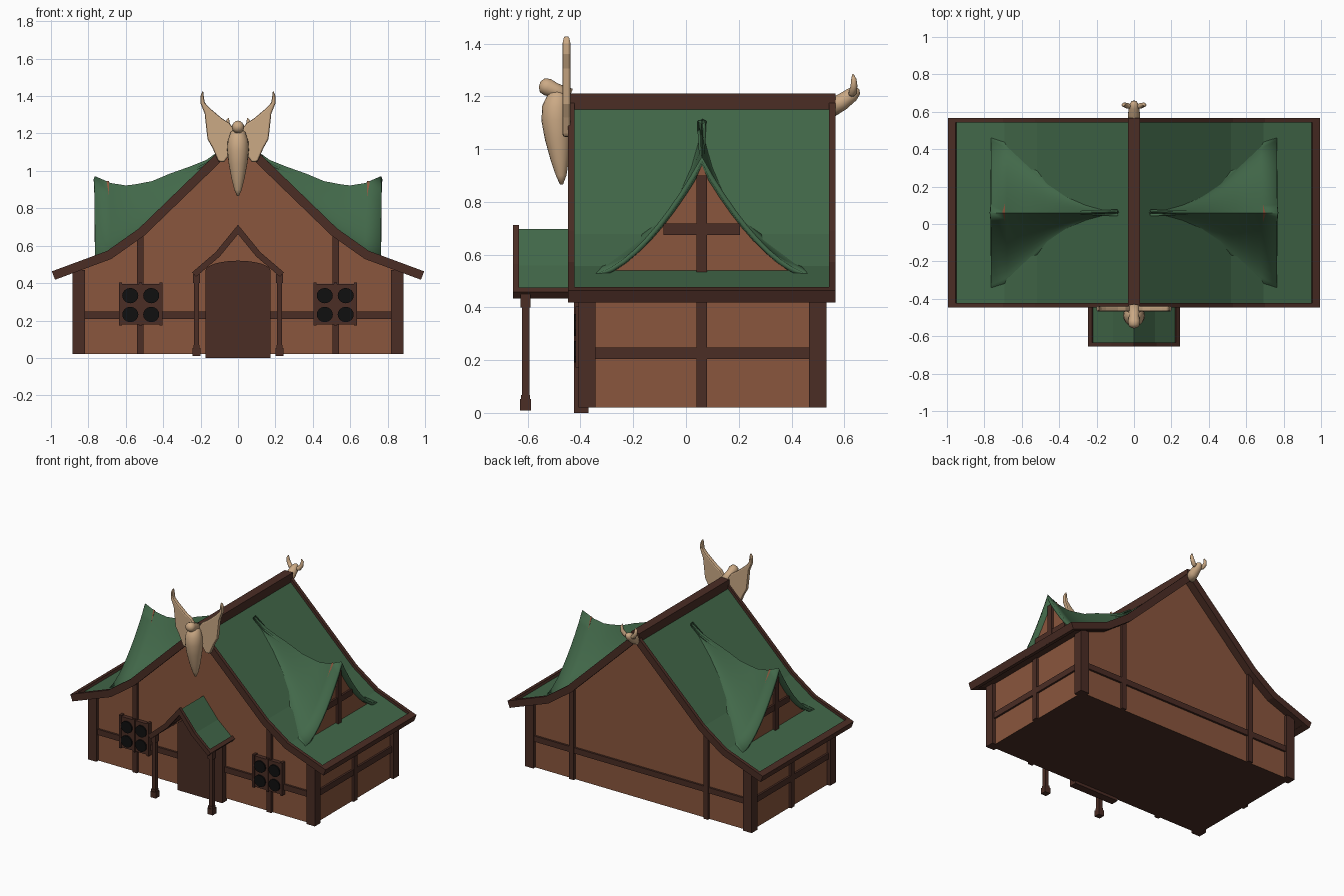
import bpy, bmesh, math
from mathutils import Vector

if "Cube" in bpy.data.objects:
    bpy.data.objects.remove(bpy.data.objects["Cube"])


def material(name, rgb):
    m = bpy.data.materials.new(name)
    m.diffuse_color = (*rgb, 1)
    m.use_nodes = True
    m.node_tree.nodes["Principled BSDF"].inputs["Base Color"].default_value = m.diffuse_color
    return m


WALL = material("clay_wall", (0.254, 0.093, 0.047))
WOOD = material("dark_timber", (0.069, 0.026, 0.018))
GREEN = material("green_roof", (0.054, 0.138, 0.067))
BONE = material("pale_bone", (0.60, 0.40, 0.235))
BLACK = material("window_black", (0.005, 0.005, 0.005))


def mesh_object(name, verts, faces, mats, fix=True):
    me = bpy.data.meshes.new(name)
    me.from_pydata(verts, [], faces)
    if fix:
        bm = bmesh.new()
        bm.from_mesh(me)
        bmesh.ops.recalc_face_normals(bm, faces=bm.faces)
        bm.to_mesh(me)
        bm.free()
    for m in mats:
        me.materials.append(m)
    ob = bpy.data.objects.new(name, me)
    bpy.context.collection.objects.link(ob)
    return ob


def prism(name, pts, a, b, mat, axis='y'):
    """Extrude a 2D outline (u, z) along y or x."""
    put = (lambda u, w, d: (u, d, w)) if axis == 'y' else (lambda u, w, d: (d, u, w))
    n = len(pts)
    verts = [put(u, w, a) for u, w in pts] + [put(u, w, b) for u, w in pts]
    faces = [tuple(range(n)), tuple(range(2 * n - 1, n - 1, -1))]
    faces += [(i, (i + 1) % n, n + (i + 1) % n, n + i) for i in range(n)]
    return mesh_object(name, verts, faces, [mat])


def box(name, x0, x1, y0, y1, z0, z1, mat):
    return prism(name, [(x0, z0), (x1, z0), (x1, z1), (x0, z1)], y0, y1, mat)


def offset(pts, d):
    """Shift a left-to-right polyline downward by d, mitred."""
    vs = [Vector(p) for p in pts]
    nrm = [Vector((b.y - a.y, a.x - b.x)).normalized() for a, b in zip(vs, vs[1:])]
    out = []
    for i, v in enumerate(vs):
        n1, n2 = nrm[max(i - 1, 0)], nrm[min(i, len(nrm) - 1)]
        m = (n1 + n2).normalized()
        out.append(tuple(v + m * (d / m.dot(n1))))
    return out


def band(name, pts, top, bottom, y0, y1, mat):
    return prism(name, offset(pts, top) + offset(pts, bottom)[::-1], y0, y1, mat)


def tube(name, path, mat, sides=14):
    """Round loft through (x, y, z, radius) stations."""
    ps = [Vector(p[:3]) for p in path]
    verts, faces, n = [], [], len(path)
    for i, p in enumerate(ps):
        t = (ps[min(i + 1, n - 1)] - ps[max(i - 1, 0)]).normalized()
        u = Vector((1, 0, 0)).cross(t).normalized()
        v = t.cross(u)
        for k in range(sides):
            a = 2 * math.pi * k / sides
            verts.append(p + path[i][3] * (math.cos(a) * u + math.sin(a) * v))
    for i in range(n - 1):
        for k in range(sides):
            j = (k + 1) % sides
            faces.append((i * sides + k, i * sides + j, (i + 1) * sides + j, (i + 1) * sides + k))
    faces += [tuple(range(sides)), tuple(range((n - 1) * sides, n * sides))]
    ob = mesh_object(name, verts, faces, [mat])
    ob.data.shade_smooth()
    return ob


def mirrored(half):
    return [(-x, z) for x, z in half] + [(x, z) for x, z in half[::-1] if x > 0]


def underside(ob):
    ob.data.materials.append(WOOD)
    for p in ob.data.polygons:
        if p.normal.z < -0.1:
            p.material_index = 1


ROOF = mirrored([(0.995, 0.463), (0.70, 0.572), (0.53, 0.692), (0, 1.205)])
PORCH = mirrored([(0.245, 0.458), (0.12, 0.565), (0, 0.712)])
Y0, Y1 = -0.447, 0.567          # roof ends
F, B = -0.385, 0.51             # wall faces

# House body with gables, dark floor
body = prism("house_walls", [(-0.86, 0.02), (-0.86, 0.47)] + offset(ROOF, 0.035)[1:-1]
             + [(0.86, 0.47), (0.86, 0.02)], F, B, WALL)
underside(body)

# Main roof and its timber edging
underside(band("main_roof", ROOF, 0.018, 0.045, Y0 + 0.015, Y1 - 0.015, GREEN))
band("front_rake_board", ROOF, 0, 0.048, Y0, Y0 + 0.024, WOOD)
band("back_rake_board", ROOF, 0, 0.048, Y1 - 0.024, Y1, WOOD)
box("ridge_beam", -0.032, 0.032, Y0, Y1, 1.15, 1.21, WOOD)
band("right_eave_board", [(0.955, 0.478), (0.995, 0.463)], 0, 0.048, Y0, Y1, WOOD)
band("left_eave_board", [(-0.995, 0.463), (-0.955, 0.478)], 0, 0.048, Y0, Y1, WOOD)

# Dormer lofted sections: x, half width, ridge height
DORMER = [(0.765, 0.43, 0.972), (0.68, 0.385, 0.935), (0.60, 0.31, 0.922), (0.55, 0.26, 0.928),
          (0.46, 0.17, 0.945), (0.365, 0.10, 0.985), (0.26, 0.05, 1.022), (0.17, 0.022, 1.058),
          (0.09, 0.004, 1.115)]
CY, N = 0.06, 10


def roof_z(x):
    pts = offset(ROOF, 0.018)
    for (x0, z0), (x1, z1) in zip(pts, pts[1:]):
        if x0 <= x <= x1:
            return z0 + (z1 - z0) * (x - x0) / (x1 - x0)


def swoop(w, zb, zt):
    """Concave tent-shaped cross-section."""
    return [(CY + w * k / N, zb + (zt - zb) * (1 - abs(k) / N) ** 1.7) for k in range(-N, N + 1)]


for s, side in ((1, "right"), (-1, "left")):
    # Timber frame on the side and the gables
    for y0, y1 in ((-0.408, -0.343), (0.467, 0.532)):
        box(side + "_corner_post", s * 0.818, s * 0.885, y0, y1, 0.02, 0.47, WOOD)
    box(side + "_wall_rail", s * 0.85, s * 0.873, -0.35, 0.47, 0.205, 0.247, WOOD)
    box(side + "_wall_stud", s * 0.85, s * 0.876, 0.04, 0.08, 0.02, 0.46, WOOD)
    box(side + "_front_stud", s * 0.506, s * 0.541, F - 0.018, F + 0.01, 0.02, 0.655, WOOD)
    box(side + "_back_stud", s * 0.506, s * 0.541, B - 0.01, B + 0.018, 0.02, 0.655, WOOD)
    box(side + "_front_rail", s * 0.17, s * 0.82, F - 0.014, F + 0.01, 0.207, 0.247, WOOD)

    # Window panel with four round openings
    cx = s * 0.52
    box(side + "_window_panel", cx - 0.105, cx + 0.105, F - 0.028, F + 0.01, 0.178, 0.395, WOOD)
    for dx in (-0.108, 0, 0.108):
        box(side + "_window_bar", cx + dx - 0.008, cx + dx + 0.008, F - 0.034, F, 0.172, 0.403, WOOD)
    for dx in (-0.056, 0.056):
        for zc in (0.232, 0.333):
            ring = [(cx + dx + 0.043 * math.cos(a * math.pi / 8),
                     zc + 0.041 * math.sin(a * math.pi / 8)) for a in range(16)]
            prism(side + "_window_pane", ring, F - 0.037, F - 0.028, BLACK)

    # Dormer roof
    verts, faces, m = [], [], 2 * N + 1
    for x, w, zt in DORMER:
        verts += [(s * x, y, z) for y, z in swoop(w, roof_z(x) - 0.006, zt)]
    for i in range(len(DORMER) - 1):
        for k in range(m - 1):
            q = (i * m + k, i * m + k + 1, (i + 1) * m + k + 1, (i + 1) * m + k)
            faces.append(q if s > 0 else q[::-1])
    ob = mesh_object(side + "_dormer_roof", verts, faces, [GREEN], fix=False)
    if sum(p.normal.z for p in ob.data.polygons) < 0:
        ob.data.flip_normals()
    ob.data.shade_smooth()
    ob.data.set_sharp_from_angle(angle=math.radians(35))
    mod = ob.modifiers.new("thickness", 'SOLIDIFY')
    mod.thickness, mod.offset = 0.018, -1

    # Dormer gable wall and timbers
    prism(side + "_dormer_wall", swoop(0.405, 0.515, 0.945), s * 0.69, s * 0.735, WALL, 'x')
    box(side + "_dormer_stud", s * 0.72, s * 0.752, CY - 0.02, CY + 0.02, 0.515, 0.90, WOOD)
    box(side + "_dormer_rail", s * 0.72, s * 0.748, CY - 0.145, CY + 0.145, 0.675, 0.718, WOOD)

    # Porch post with flared foot and head
    px = s * 0.222
    for name, r, z0, z1 in (("post", 0.014, 0.01, 0.45), ("foot", 0.021, 0.01, 0.052),
                            ("foot_collar", 0.017, 0.052, 0.068), ("head", 0.019, 0.40, 0.45)):
        box(f"{side}_porch_{name}", px - r, px + r, -0.608 - r, -0.608 + r, z0, z1, WOOD)
    ends = [(s * 0.225, 0.4756), (s * 0.245, 0.458)]
    band(side + "_porch_eave_board", ends if s > 0 else ends[::-1], 0, 0.032, -0.655, F, WOOD)

    # Wing-shaped horn plate on the front skull
    wing = [(0.02, 1.22), (0.045, 1.255), (0.085, 1.28), (0.15, 1.335), (0.178, 1.365), (0.183, 1.40),
            (0.187, 1.432), (0.201, 1.40), (0.20, 1.36), (0.178, 1.305), (0.172, 1.25), (0.163, 1.17),
            (0.135, 1.12), (0.105, 1.05), (0.075, 1.045), (0.02, 1.12)]
    ob = prism(side + "_skull_wing", [(s * x, z) for x, z in wing], -0.468, -0.438, BONE)
    mod = ob.modifiers.new("round", 'BEVEL')
    mod.width, mod.segments = 0.009, 2

    # Small horn on the rear ridge head
    tube(side + "_rear_horn", [(s * 0.012, 0.625, 1.205, 0.012), (s * 0.035, 0.632, 1.215, 0.015),
                               (s * 0.052, 0.637, 1.24, 0.013), (s * 0.056, 0.636, 1.265, 0.010),
                               (s * 0.050, 0.633, 1.283, 0.003)], BONE, 10)

box("back_rail", -0.82, 0.82, B - 0.01, B + 0.014, 0.207, 0.247, WOOD)

# Arched door
arch = [(0.175 * math.cos(a * math.pi / 12), 0.465 + 0.055 * math.sin(a * math.pi / 12)) for a in range(13)]
prism("door", [(0.175, 0)] + arch + [(-0.175, 0)], -0.425, -0.37, WOOD)

# Porch roof
underside(band("porch_roof", PORCH, 0.010, 0.028, -0.645, F + 0.01, GREEN))
band("porch_front_board", PORCH, 0, 0.032, -0.655, -0.633, WOOD)

# Front skull ornament
tube("skull", [(0, -0.472, 0.866, 0.006), (0, -0.473, 0.90, 0.020), (0, -0.478, 0.96, 0.035),
               (0, -0.485, 1.04, 0.050), (0, -0.490, 1.11, 0.058), (0, -0.490, 1.16, 0.055),
               (0, -0.482, 1.205, 0.040), (0, -0.475, 1.225, 0.015)], BONE, 20)
tube("skull_knob", [(0, -0.555, 1.245, 0.010), (0, -0.545, 1.242, 0.028), (0, -0.525, 1.235, 0.033),
                    (0, -0.495, 1.222, 0.028), (0, -0.44, 1.20, 0.030)], BONE)

# Rear ridge head
tube("rear_head", [(0, 0.55, 1.155, 0.034), (0, 0.59, 1.178, 0.032), (0, 0.63, 1.207, 0.027),
                   (0, 0.648, 1.222, 0.018), (0, 0.654, 1.228, 0.005)], BONE)
